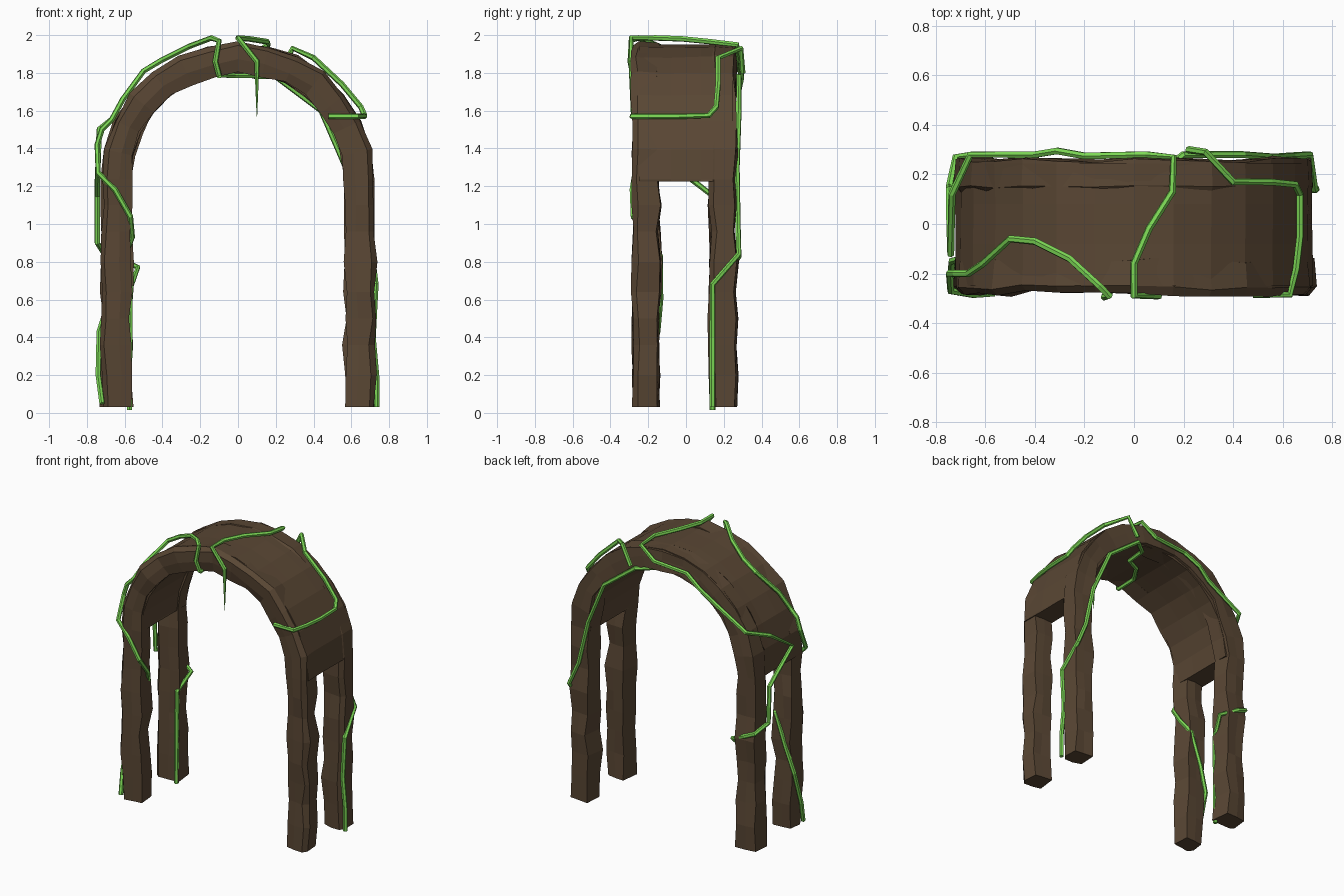
import bpy, bmesh, math, random
from mathutils import Vector

if "Cube" in bpy.data.objects:
    bpy.data.objects.remove(bpy.data.objects["Cube"])

random.seed(7)


def material(name, rgb):
    m = bpy.data.materials.new(name)
    m.diffuse_color = (*rgb, 1)
    m.use_nodes = True
    m.node_tree.nodes["Principled BSDF"].inputs["Base Color"].default_value = m.diffuse_color
    return m


WOOD = material("bark", (0.10, 0.062, 0.034))
VINE = material("vine_green", (0.2, 0.68, 0.09))


def loft(name, rings, mat):
    """Skin a list of equal-length point rings and cap both ends."""
    bm = bmesh.new()
    rows = [[bm.verts.new(p) for p in r] for r in rings]
    n = len(rows[0])
    for a, b in zip(rows, rows[1:]):
        for i in range(n):
            bm.faces.new((a[i], a[(i + 1) % n], b[(i + 1) % n], b[i]))
    bm.faces.new(rows[0])
    bm.faces.new(rows[-1])
    bmesh.ops.recalc_face_normals(bm, faces=bm.faces)
    me = bpy.data.meshes.new(name)
    bm.to_mesh(me)
    bm.free()
    me.materials.append(mat)
    ob = bpy.data.objects.new(name, me)
    bpy.context.collection.objects.link(ob)
    return ob


def arch_path(levels, steps):
    """Centre points and outward directions: up the left, over, down the right."""
    left = [(Vector((-0.645, 0, z)), Vector((-1, 0, 0))) for z in levels]
    arc = []
    for i in range(steps + 1):
        a = math.pi * (1 - i / steps)
        arc.append((Vector((0.645 * math.cos(a), 0, 1.235 + 0.645 * math.sin(a))),
                    Vector((math.cos(a), 0, math.sin(a)))))
    right = [(Vector((-p.x, 0, p.z)), -d) for p, d in reversed(left)]
    return left + arc + right


def rnd(s):
    return random.uniform(-s, s)


# Gnarled log frames, front and back, each two legs joined by an arch
SECTION = [(-1, -0.75), (-0.8, 1), (0.1, 0.95), (0.9, 0.9), (1, -0.6), (0.7, -1), (-0.2, -0.95)]
for name, y0 in (("front_log_frame", -0.212), ("back_log_frame", 0.195)):
    rings = []
    for p, d in arch_path([0.03, 0.2, 0.36, 0.5, 0.64, 0.8, 0.96, 1.1], 14):
        w, h = 0.079 + rnd(0.009), 0.072 + rnd(0.008)
        off = Vector((0, y0 + rnd(0.006), 0)) + d * rnd(0.008)
        rings.append([p + off + d * (u * w + rnd(0.006)) + Vector((0, v * h + rnd(0.006), 0))
                      for u, v in SECTION])
    loft(name, rings, WOOD)

# Curved roof panel bridging the two frames
rings = []
for p, d in arch_path([1.225], 14):
    t = 0.074
    rings.append([p + d * (u * t + rnd(0.004)) + Vector((0, v, 0))
                  for u, v in ((-1, -0.25), (-1, -0.08), (-1, 0.08), (-1, 0.245),
                               (1, 0.245), (1, 0.08), (1, -0.08), (1, -0.25))])
loft("roof_panel", rings, WOOD)


def vine(name, pts, tip=1.0):
    cu = bpy.data.curves.new(name, 'CURVE')
    cu.dimensions = '3D'
    cu.bevel_depth = 0.015
    cu.bevel_resolution = 1
    cu.use_fill_caps = True
    s = cu.splines.new('POLY')
    s.points.add(len(pts) - 1)
    for q, p in zip(s.points, pts):
        q.co = (*p, 1)
        q.radius = 1.0
    s.points[-1].radius = tip
    tmp = bpy.data.objects.new(name + "_path", cu)
    bpy.context.collection.objects.link(tmp)
    bpy.context.view_layer.update()
    me = bpy.data.meshes.new_from_object(tmp.evaluated_get(bpy.context.evaluated_depsgraph_get()))
    bpy.data.objects.remove(tmp)
    me.materials.clear()
    me.materials.append(VINE)
    for f in me.polygons:
        f.use_smooth = False
    bpy.context.collection.objects.link(bpy.data.objects.new(name, me))


# Vine winding up the front left leg and over to the crown
vine("front_left_vine", [
    (-.72, -.27, .05), (-.74, -.22, .2), (-.735, -.15, .43), (-.68, -.135, .6), (-.6, -.135, .83),
    (-.56, -.2, .93), (-.57, -.28, 1.04), (-.65, -.285, 1.18), (-.74, -.27, 1.27),
    (-.745, -.2, 1.42), (-.72, -.2, 1.5), (-.67, -.2, 1.55), (-.61, -.16, 1.66), (-.5, -.06, 1.81),
    (-.4, -.07, 1.87), (-.26, -.14, 1.94), (-.14, -.25, 1.985), (-.1, -.29, 1.97),
    (-.12, -.295, 1.86), (-.1, -.28, 1.785)])

# Its continuation under the crown and down the back right leg
vine("back_right_vine", [
    (-.1, -.28, 1.785), (-.1, -.12, 1.79), (-.02, 0, 1.785), (.08, .05, 1.785), (.1, .2, 1.78),
    (.2, .28, 1.78), (.44, .28, 1.6), (.57, .27, 1.3), (.64, .275, 1.0), (.71, .28, .84),
    (.73, .14, .68), (.715, .14, .4), (.735, .14, .18), (.735, .14, .03)])

# Vine winding up the back left leg, across the top, ending in a hanging tip
vine("back_left_vine", [
    (-.575, .14, .015), (-.57, .14, .66), (-.53, .24, .77), (-.65, .28, .83), (-.72, .27, .86),
    (-.745, .15, .9), (-.745, .14, 1.15), (-.745, .05, 1.22), (-.74, -.12, 1.34),
    (-.735, .12, 1.5), (-.66, .28, 1.56), (-.4, .28, 1.71), (-.31, .295, 1.78), (-.2, .275, 1.85),
    (.05, .28, 1.87), (.16, .27, 1.95), (.155, .13, 1.965), (.06, -.02, 1.98), (0, -.16, 1.985),
    (0, -.29, 1.985), (.1, -.29, 1.86), (.1, -.29, 1.57)], tip=0.1)

# Short vine draped over the right shoulder
vine("right_shoulder_vine", [
    (.22, .3, 1.8), (.29, .29, 1.93), (.4, .17, 1.88), (.55, .17, 1.74), (.65, .16, 1.62),
    (.67, .12, 1.575), (.67, -.05, 1.57), (.655, -.18, 1.57), (.63, -.285, 1.57), (.48, -.285, 1.57)])
